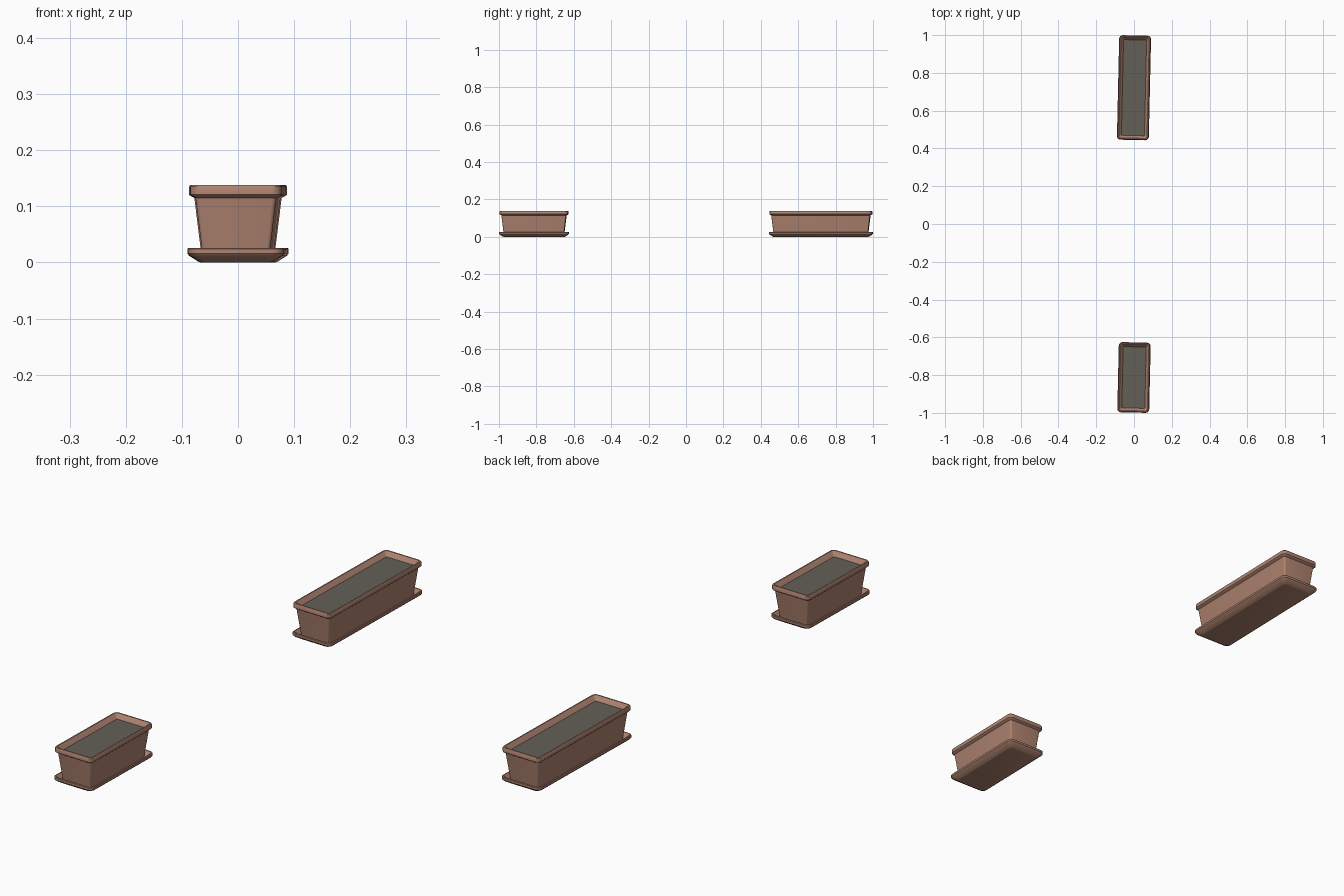
import bpy, bmesh, math

if "Cube" in bpy.data.objects:
    bpy.data.objects.remove(bpy.data.objects["Cube"])


def material(name, rgb):
    m = bpy.data.materials.new(name)
    m.diffuse_color = (*rgb, 1)
    m.use_nodes = True
    m.node_tree.nodes["Principled BSDF"].inputs["Base Color"].default_value = m.diffuse_color
    return m


TERRACOTTA = material("terracotta", (0.42, 0.225, 0.16))
SOIL = material("dark soil", (0.127, 0.117, 0.098))
SEG = 5                       # steps per rounded corner
TILT = math.radians(-1.3)     # both planters stand slightly turned


def ring(bm, hx, hy, r, z):
    """Rounded rectangle of vertices."""
    pts = []
    for k, (sx, sy) in enumerate([(1, 1), (-1, 1), (-1, -1), (1, -1)]):
        for i in range(SEG + 1):
            a = math.pi / 2 * (k + i / SEG)
            pts.append(bm.verts.new((sx * (hx - r) + r * math.cos(a),
                                     sy * (hy - r) + r * math.sin(a), z)))
    return pts


def lofted(name, profile, hx, hy, y, mat, cap_start=True, cap_end=True):
    """Sweep (inset, corner radius, height) rows around a rectangle."""
    bm = bmesh.new()
    rings = [ring(bm, hx - d, hy - d, r, z) for d, r, z in profile]
    for a, b in zip(rings, rings[1:]):
        n = len(a)
        for i in range(n):
            j = (i + 1) % n
            bm.faces.new((a[i], a[j], b[j], b[i]))
    if cap_start:
        bm.faces.new(rings[0][::-1])
    if cap_end:
        bm.faces.new(rings[-1])
    me = bpy.data.meshes.new(name)
    bm.to_mesh(me)
    bm.free()
    me.materials.append(mat)
    ob = bpy.data.objects.new(name, me)
    bpy.context.collection.objects.link(ob)
    ob.location.y = y
    ob.rotation_euler.z = TILT
    bpy.context.view_layer.objects.active = ob
    ob.select_set(True)
    bpy.ops.object.shade_smooth_by_angle(angle=math.radians(35))
    ob.select_set(False)


# saucer: flared underside, upright lip, sunken floor
SAUCER = [(.0235, .012, 0), (.020, .014, .001), (.003, .018, .012), (0, .019, .016),
          (0, .019, .024), (.002, .018, .026), (.006, .014, .026),
          (.008, .012, .024), (.021, .010, .008)]
# pot: tapered wall, overhanging rim, sloped inside down to the soil
POT = [(.0255, .006, .008), (.0125, .008, .115), (.005, .014, .119), (.003, .016, .121),
       (.003, .016, .135), (.005, .015, .138), (.010, .011, .138),
       (.012, .010, .136), (.0235, .004, .121)]
SOIL_TOP = [(.0235, .004, .120), (.0235, .004, .1215)]

for label, y, half in (("long", .7215, .2768), ("short", -.8125, .1858)):
    lofted(label + "_saucer", SAUCER, .0845, half, y, TERRACOTTA)
    lofted(label + "_pot", POT, .0845, half, y, TERRACOTTA, cap_end=False)
    lofted(label + "_soil", SOIL_TOP, .0845, half, y, SOIL)
